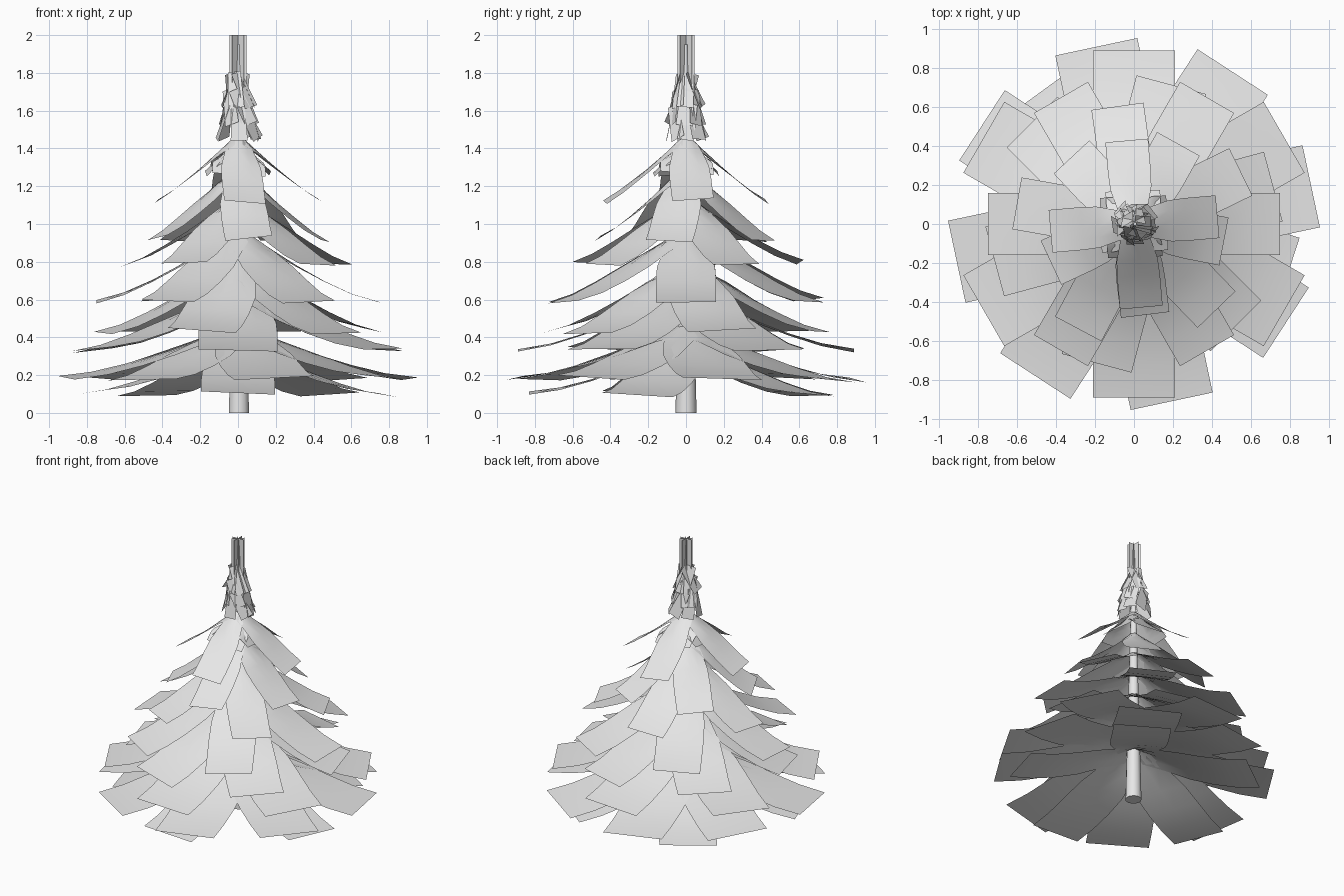
import bpy, math, random
from mathutils import Vector, Matrix

random.seed(4)
if "Cube" in bpy.data.objects:
    bpy.data.objects.remove(bpy.data.objects["Cube"])

grey = bpy.data.materials.new("pale grey")
grey.use_nodes = True
grey.diffuse_color = (0.8, 0.8, 0.8, 1)
grey.node_tree.nodes["Principled BSDF"].inputs["Base Color"].default_value = (0.8, 0.8, 0.8, 1)


def make_object(name, verts, faces):
    mesh = bpy.data.meshes.new(name)
    mesh.from_pydata(verts, [], faces)
    mesh.materials.append(grey)
    mesh.shade_smooth()
    obj = bpy.data.objects.new(name, mesh)
    bpy.context.collection.objects.link(obj)
    return obj


def branch_card(verts, faces, angle, reach, tip_z, root_z, width, roll=0.0):
    """Drooping card, wrapped around a cone at the trunk and flat at the tip."""
    start, steps = len(verts), 5
    turn = Matrix.Rotation(math.radians(angle), 3, 'Z')
    curve = 1.6 - 0.4 * tip_z
    for i in range(steps + 1):
        t = i / steps
        r = 0.02 + (reach - 0.02) * t
        half = width * min(0.5, 0.28 + 0.5 * t)
        for side in (-1, -0.5, 0, 0.5, 1):
            y = side * half
            d = min(1, math.hypot(r, y * (1 - t)) / reach)
            z = tip_z + (root_z - tip_z) * (1 - d) ** curve
            verts.append(turn @ Vector((r, y, z + side * roll * t)))
    for i in range(steps):
        for j in range(4):
            a = start + i * 5 + j
            faces.append((a, a + 5, a + 6, a + 1))


# Branch tiers: count, first angle, reach, tip height, root height, width
tiers = [
    (5, -18, 0.83, 0.1, 0.4, 0.39),
    (8, 12, 0.93, 0.18, 0.48, 0.43),
    (6, 30, 0.89, 0.33, 0.68, 0.42),
    (6, 15, 0.74, 0.43, 0.84, 0.37),
    (6, 0, 0.75, 0.59, 0.99, 0.32),
    (5, 26, 0.61, 0.79, 1.16, 0.27),
    (5, 61, 0.47, 0.92, 1.32, 0.25),
    (4, 5, 0.43, 1.12, 1.48, 0.22),
    (4, 2, 0.17, 1.27, 1.48, 0.28),
]
for n, (count, first, reach, tip_z, root_z, width) in enumerate(tiers):
    verts, faces = [], []
    for k in range(count):
        branch_card(verts, faces, first + k * 360 / count, reach,
                    tip_z + random.uniform(-0.01, 0.01), root_z, width,
                    random.uniform(-0.015, 0.015))
    make_object(f"branch_tier_{n + 1}", verts, faces)

# Spire: small flat cards, leaning and tilted sideways around the trunk
verts, faces = [], []
for count, mid_z, radius in ((7, 1.54, 0.085), (6, 1.62, 0.07), (6, 1.71, 0.05)):
    for k in range(count):
        angle = k * 360 / count + random.uniform(-15, 15)
        pose = (Matrix.Rotation(math.radians(angle), 3, 'Z')
                @ Matrix.Rotation(math.radians(-random.uniform(10, 24)), 3, 'Y')
                @ Matrix.Rotation(math.radians(random.uniform(-25, 25)), 3, 'X'))
        centre = pose @ Vector((radius, 0, 0))
        centre.z = mid_z
        a = len(verts)
        for y, z in ((-0.035, 0.1), (-0.045, -0.1), (0.045, -0.1), (0.035, 0.1)):
            verts.append(centre + pose @ Vector((0, y, z)))
        faces.append((a, a + 1, a + 2, a + 3))
make_object("spire_cards", verts, faces)

# Crossed upright cards at the very top
verts, faces = [], []
for k in range(4):
    dx, dy = (0.045 * f(k * math.pi / 4) for f in (math.cos, math.sin))
    a = len(verts)
    verts += [(-dx, -dy, 1.62), (dx, dy, 1.62), (dx, dy, 2), (-dx, -dy, 2)]
    faces.append((a, a + 1, a + 2, a + 3))
make_object("top_cards", verts, faces)

# Tapered trunk
bpy.ops.mesh.primitive_cone_add(vertices=10, radius1=0.056, radius2=0.008,
                                depth=1.95, location=(0.005, 0, 0.975))
trunk = bpy.context.object
trunk.name = "trunk"
trunk.data.materials.append(grey)
bpy.ops.object.shade_smooth_by_angle(angle=math.radians(50))
